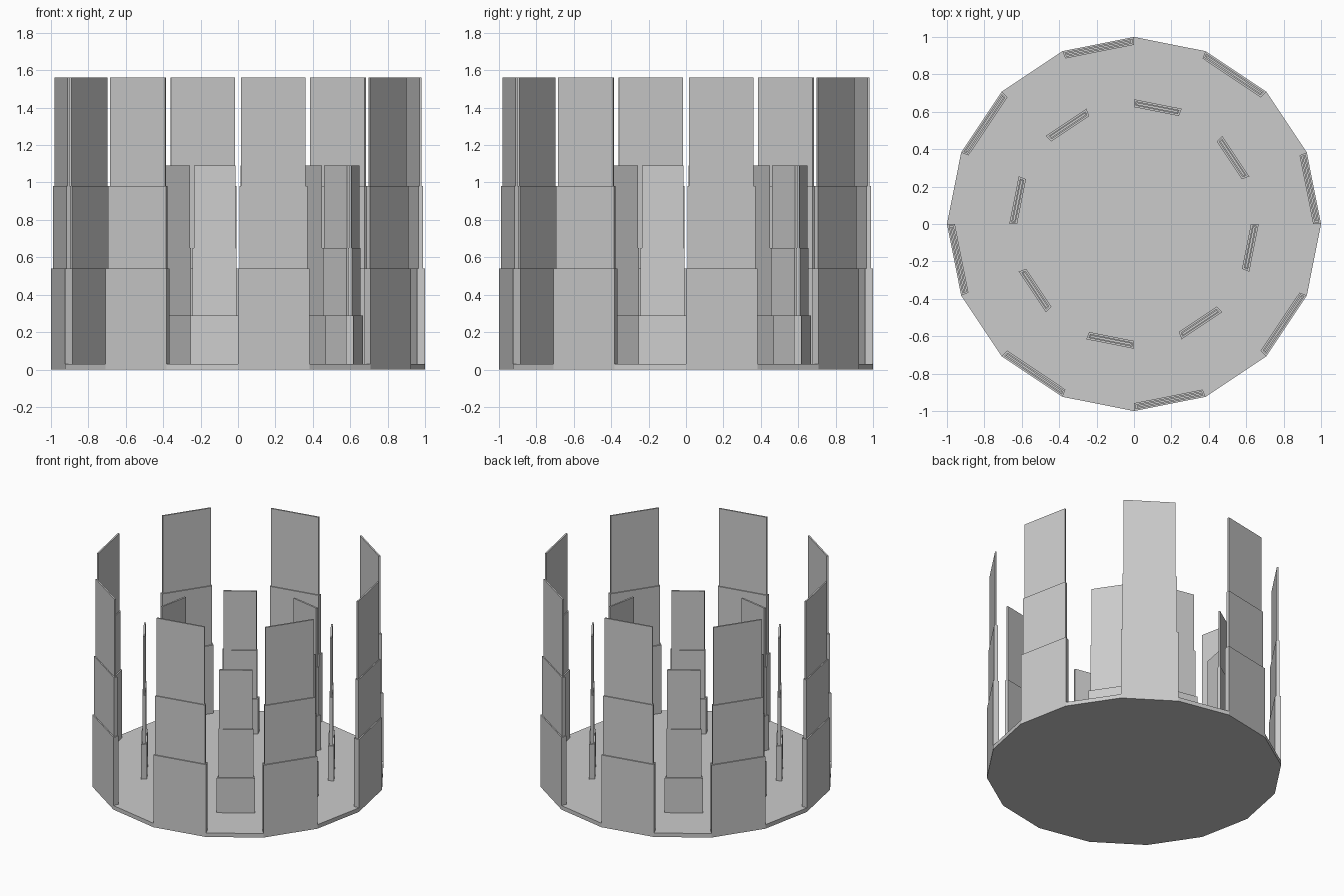
import bpy, bmesh
from math import sin, cos, tan, radians, pi

if "Cube" in bpy.data.objects:
    bpy.data.objects.remove(bpy.data.objects["Cube"])

HALF = radians(11.25)      # half of one side of the 16-gon
DISC_H = 0.03


def finish(bm, name):
    bmesh.ops.recalc_face_normals(bm, faces=bm.faces)
    mesh = bpy.data.meshes.new(name)
    bm.to_mesh(mesh)
    bm.free()
    obj = bpy.data.objects.new(name, mesh)
    bpy.context.collection.objects.link(obj)
    return obj


def stepped_slab(name, radius, thick, heights, insets, angle):
    """Thin upright slab on one side of the ring, narrowing a little at each tier."""
    bm = bmesh.new()
    outer, inner = radius * cos(HALF), (radius - thick) * cos(HALF)

    def ring(z, d):
        pts = []
        for dist, sides in ((outer - d, (-1, 1)), (inner + d, (1, -1))):
            w = dist * tan(HALF) - d
            for s in sides:
                x, y = dist, s * w
                pts.append(bm.verts.new((x * cos(angle) - y * sin(angle),
                                         x * sin(angle) + y * cos(angle), z)))
        return pts

    levels, z = [], DISC_H
    for h, d in zip(heights, insets):
        levels += [(z, d), (h, d)]
        z = h
    rings = [ring(*lv) for lv in levels]
    for a, b in zip(rings, rings[1:]):
        for i in range(4):
            j = (i + 1) % 4
            bm.faces.new((a[i], a[j], b[j], b[i]))
    bm.faces.new(rings[0][::-1])
    bm.faces.new(rings[-1])
    return finish(bm, name)


# 16-sided base disc with a corner on the x axis
bm = bmesh.new()
low, high = [[bm.verts.new((cos(i * pi / 8), sin(i * pi / 8), z)) for i in range(16)]
             for z in (0, DISC_H)]
bm.faces.new(low[::-1])
bm.faces.new(high)
for i in range(16):
    j = (i + 1) % 16
    bm.faces.new((low[i], low[j], high[j], high[i]))
finish(bm, "base_disc")

# Outer and inner rings of slabs, on alternating sides
for k in range(8):
    turn = k * pi / 4
    stepped_slab(f"outer_slab_{k + 1}", 1.0, 0.042, (0.54, 0.98, 1.56),
                 (0, 0.008, 0.015), turn + HALF)
    stepped_slab(f"inner_slab_{k + 1}", 0.667, 0.042, (0.29, 0.65, 1.09),
                 (0, 0.009, 0.014), turn + 3 * HALF)
